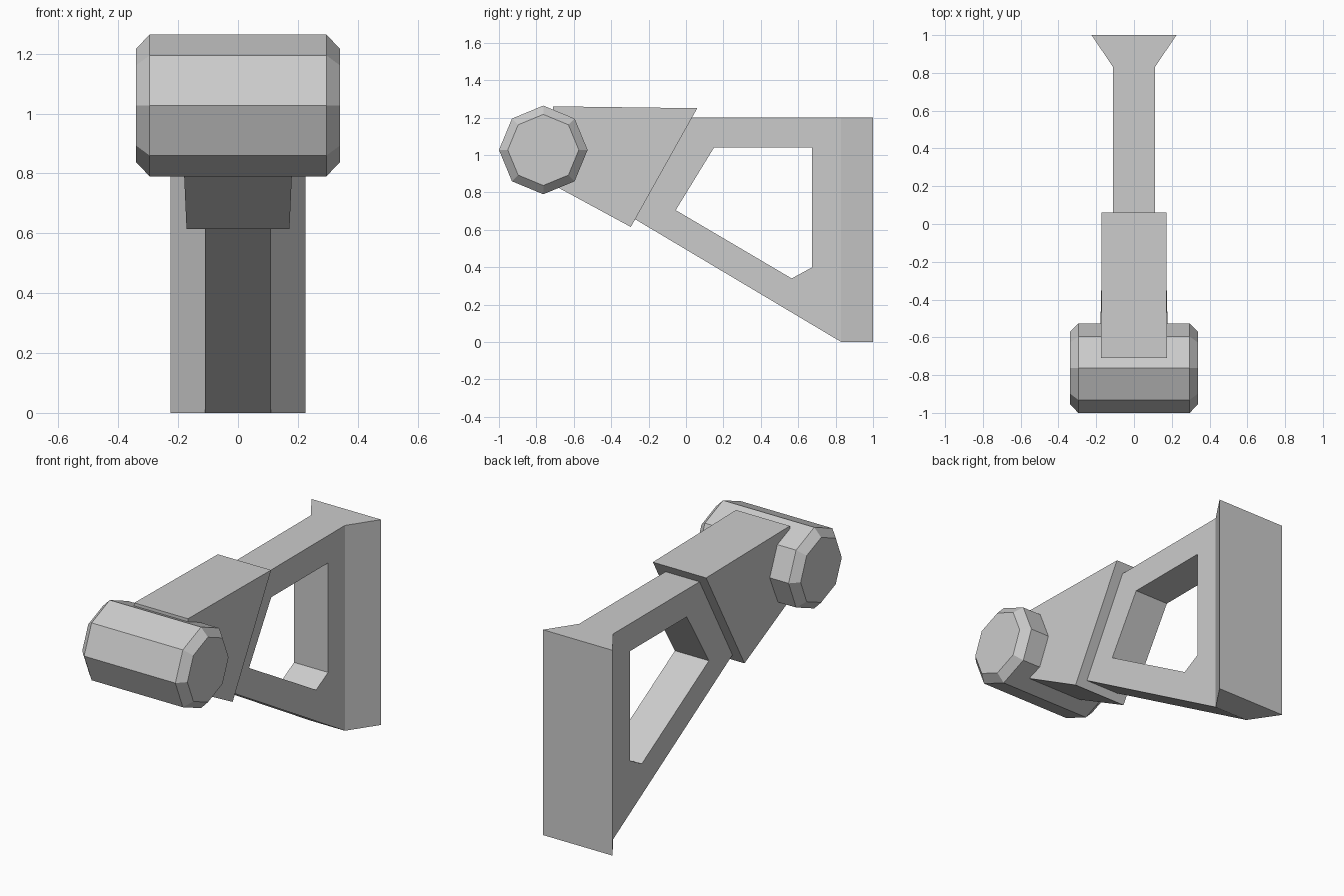
import bpy, bmesh, math

if "Cube" in bpy.data.objects:
    bpy.data.objects.remove(bpy.data.objects["Cube"], do_unlink=True)

grey = bpy.data.materials.new("light grey")
grey.use_nodes = True
grey.diffuse_color = (0.6, 0.6, 0.6, 1)
grey.node_tree.nodes["Principled BSDF"].inputs["Base Color"].default_value = (0.6, 0.6, 0.6, 1)


def finish(bm, name):
    bmesh.ops.recalc_face_normals(bm, faces=bm.faces[:])
    mesh = bpy.data.meshes.new(name)
    bm.to_mesh(mesh)
    bm.free()
    mesh.materials.append(grey)
    obj = bpy.data.objects.new(name, mesh)
    bpy.context.collection.objects.link(obj)
    return obj


def side_loop(bm, points, x):
    return [bm.verts.new((x, y, z)) for y, z in points]


def bridge(bm, a, b, skip=()):
    n = len(a)
    return [bm.faces.new((a[i], a[(i + 1) % n], b[(i + 1) % n], b[i]))
            for i in range(n) if i not in skip]


# Wall bracket: triangular web with a window, flaring into a wall plate
outer = [(-0.02, 1.2), (0.83, 1.2), (0.83, 0), (0.6, 0.137), (-0.31, 0.679)]
window = [(0.15, 1.04), (0.675, 1.04), (0.675, 0.40), (0.565, 0.34), (-0.055, 0.705)]
bm = bmesh.new()
out_l, out_r = (side_loop(bm, outer, x) for x in (0.11, -0.11))
win_l, win_r = (side_loop(bm, window, x) for x in (0.11, -0.11))
walls = bridge(bm, out_l, out_r)
bridge(bm, win_l, win_r)
bridge(bm, out_l, win_l)
bridge(bm, out_r, win_r)
bmesh.ops.recalc_face_normals(bm, faces=bm.faces[:])
flare = bmesh.ops.extrude_face_region(bm, geom=[walls[1]])
for v in flare["geom"]:
    if isinstance(v, bmesh.types.BMVert):
        v.co.y = 1.0
        v.co.x = math.copysign(0.225, v.co.x)
if walls[1].is_valid:
    bm.faces.remove(walls[1])
# Merge the coplanar web faces into clean sides
bmesh.ops.dissolve_limit(bm, angle_limit=0.01, verts=[], edges=[
    e for e in bm.edges if e.is_manifold and e.verts[0].co.y == e.verts[1].co.y == 5])
finish(bm, "wall_bracket")

# Collar block, slightly wider at the lower front
bm = bmesh.new()
collar = [(-0.71, 1.26), (0.06, 1.25), (-0.295, 0.615), (-0.71, 0.84)]
widths = [0.174, 0.172, 0.172, 0.182]
left, right = ([bm.verts.new((s * w, y, z)) for w, (y, z) in zip(widths, collar)]
               for s in (1, -1))
bridge(bm, left, right)
bm.faces.new(left)
bm.faces.new(right)
finish(bm, "collar_block")

# Eight-sided crossbar with chamfered ends
bm = bmesh.new()
rings = []
for x, r in ((-0.34, 0.19), (-0.295, 0.237), (0.295, 0.237), (0.34, 0.19)):
    ring = [(-0.763 + r * math.cos(i * math.pi / 4),
             1.027 + r * math.sin(i * math.pi / 4)) for i in range(8)]
    rings.append(side_loop(bm, ring, x))
for a, b in zip(rings, rings[1:]):
    bridge(bm, a, b)
bm.faces.new(rings[0])
bm.faces.new(rings[-1])
finish(bm, "crossbar")
